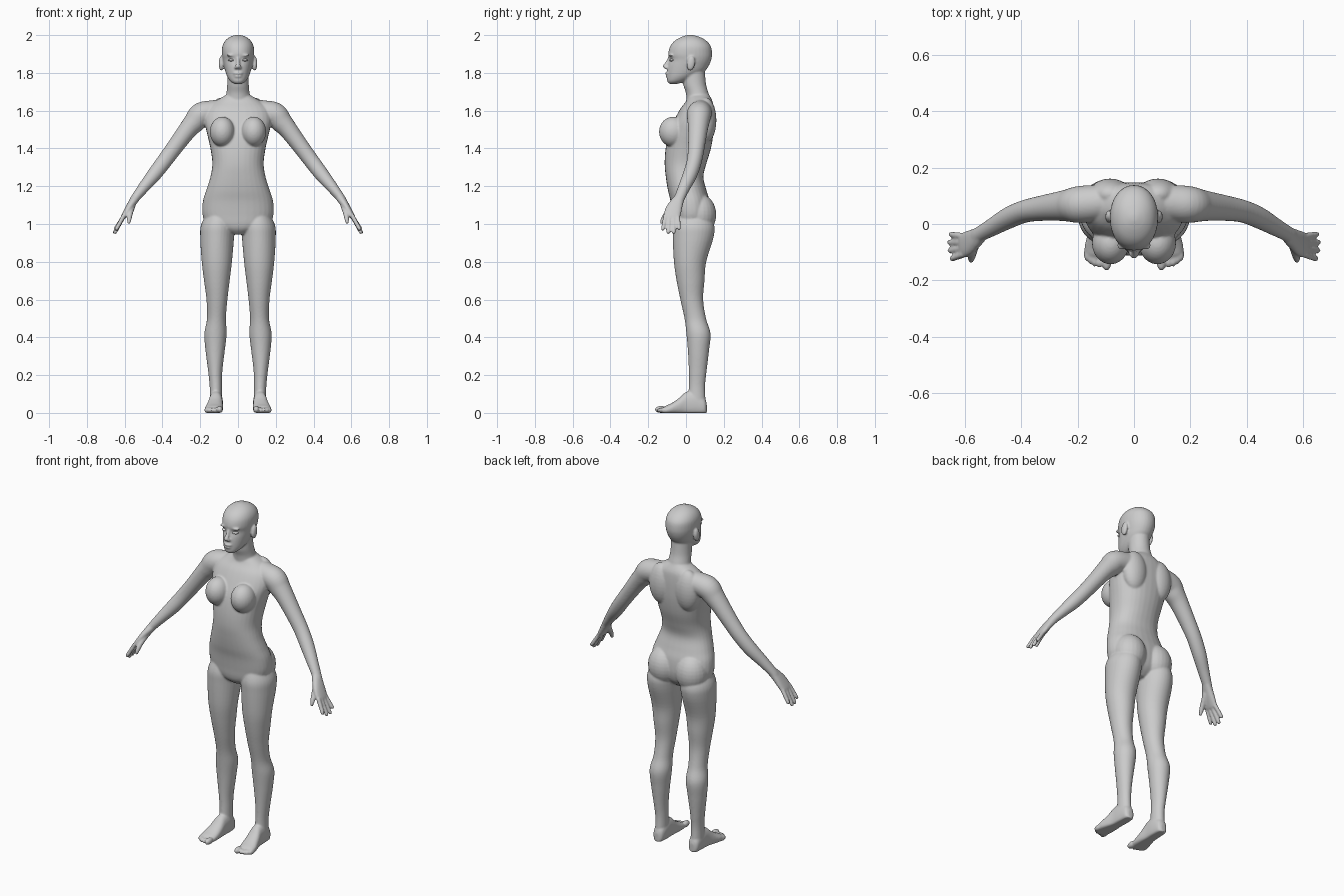
import bpy, bmesh, math
from mathutils import Vector, Matrix

X, Y, Z = Vector((1, 0, 0)), Vector((0, 1, 0)), Vector((0, 0, 1))
BOTH = (1, -1)


def material(name, value):
    m = bpy.data.materials.new(name)
    m.diffuse_color = (value, value, value, 1)
    return m


def smooth_rows(rows, steps=5):
    """Catmull-Rom interpolation between the given rows."""
    out = []
    for i in range(len(rows) - 1):
        a, b, c, d = rows[max(i - 1, 0)], rows[i], rows[i + 1], rows[min(i + 2, len(rows) - 1)]
        for k in range(steps):
            t = k / steps
            out.append([q + 0.5 * t * (r - p + t * (2 * p - 5 * q + 4 * r - s + t * (3 * (q - r) + s - p)))
                        for p, q, r, s in zip(a, b, c, d)])
    return out + [list(rows[-1])]


def loft(bm, rows, axes=None, power=2.0, sides=(1,), n=32):
    """Closed skin over rows (x, y, z, ra, rb); axes fixed or following the path."""
    rows = smooth_rows(rows)
    for s in sides:
        rings = []
        for i, (x, y, z, ra, rb) in enumerate(rows):
            if axes:
                u, v = axes
            else:
                t = (Vector(rows[min(i + 1, len(rows) - 1)][:3]) - Vector(rows[max(i - 1, 0)][:3])).normalized()
                u = (Y - t * t.dot(Y)).normalized()
                v = t.cross(u)
            ring = []
            for k in range(n):
                a = 2 * math.pi * k / n
                ca, sa = math.cos(a), math.sin(a)
                p = Vector((x, y, z))
                p += u * ra * math.copysign(abs(ca) ** (2 / power), ca)
                p += v * rb * math.copysign(abs(sa) ** (2 / power), sa)
                ring.append(bm.verts.new((p.x * s, p.y, p.z)))
            rings.append(ring)
        for r0, r1 in zip(rings, rings[1:]):
            for k in range(n):
                bm.faces.new((r0[k], r0[(k + 1) % n], r1[(k + 1) % n], r1[k]))
        bm.faces.new(rings[0])
        bm.faces.new(rings[-1])


def stack(bm, rows, power=2.0, sides=(1,)):
    """Horizontal sections given as (z, x_min, x_max, y_front, y_back)."""
    loft(bm, [((a + b) / 2, (f + k) / 2, z, (b - a) / 2, (k - f) / 2) for z, a, b, f, k in rows],
         (X, Y), power, sides)


def blob(bm, c, r, sides=BOTH, tilt=0.0):
    for s in sides:
        m = (Matrix.Translation((c[0] * s, c[1], c[2])) @ Matrix.Rotation(tilt, 4, 'X')
             @ Matrix.Diagonal((*r, 1)))
        bmesh.ops.create_uvsphere(bm, u_segments=24, v_segments=16, radius=1, matrix=m)


def finish(bm, name, mat):
    bmesh.ops.recalc_face_normals(bm, faces=bm.faces)
    for f in bm.faces:
        f.smooth = True
    me = bpy.data.meshes.new(name)
    bm.to_mesh(me)
    bm.free()
    me.materials.append(mat)
    ob = bpy.data.objects.new(name, me)
    bpy.context.collection.objects.link(ob)
    return ob


skin = material("grey skin", 0.6)
white = material("light eye grey", 0.85)
bm = bmesh.new()

# torso
torso = [(.945, .04, -.03, .07), (.97, .11, -.055, .10), (1.0, .165, -.066, .12), (1.05, .188, -.072, .13),
         (1.12, .186, -.082, .125), (1.18, .168, -.096, .108), (1.25, .146, -.107, .092),
         (1.32, .136, -.113, .108), (1.40, .146, -.108, .132), (1.48, .164, -.092, .145),
         (1.55, .178, -.062, .148), (1.61, .165, -.03, .146), (1.65, .12, 0, .14), (1.685, .06, .015, .122)]
stack(bm, [(z, -w, w, f, b) for z, w, f, b in torso], 2.25)
blob(bm, (.083, -.068, 1.488), (.066, .075, .08))           # breasts
blob(bm, (.085, .105, 1.55), (.075, .056, .12))             # shoulder blades
blob(bm, (.09, .07, 1.05), (.092, .09, .11))                # buttocks

# neck and head
neck = [(1.62, .075, .005, .14), (1.69, .062, 0, .12), (1.74, .057, -.015, .106), (1.81, .055, -.02, .10)]
stack(bm, [(z, -w, w, f, b) for z, w, f, b in neck])
head = [(1.742, .02, -.088, -.045), (1.755, .04, -.099, 0), (1.78, .057, -.1, .05), (1.81, .068, -.1, .1),
        (1.84, .075, -.096, .122), (1.87, .081, -.088, .134), (1.90, .085, -.094, .138), (1.94, .083, -.084, .132),
        (1.97, .068, -.06, .108), (1.99, .043, -.025, .073), (2.001, .012, .01, .035)]
stack(bm, [(z, -w, w, f, b) for z, w, f, b in head], 2.1)
loft(bm, [(0, -.086, 1.885, .008, .008), (0, -.097, 1.86, .009, .010), (0, -.11, 1.835, .014, .014),
          (0, -.1, 1.822, .014, .012)], (X, Y))             # nose
blob(bm, (.012, -.103, 1.828), (.009, .011, .008))          # nostrils
blob(bm, (0, -.097, 1.797), (.026, .014, .007), (1,))       # upper lip
blob(bm, (0, -.096, 1.782), (.022, .013, .007), (1,))       # lower lip
blob(bm, (.036, -.078, 1.893), (.026, .014, .007))          # brows
blob(bm, (.089, .026, 1.85), (.013, .022, .04), tilt=-.15)  # ears

# legs
stack(bm, [(1.08, .05, .15, -.04, .11), (1.0, .02, .194, -.068, .148), (.93, .021, .2, -.07, .146),
           (.8, .032, .192, -.064, .107), (.7, .044, .18, -.05, .098), (.6, .056, .167, -.03, .091),
           (.5, .064, .164, -.008, .106), (.42, .06, .178, .002, .13), (.33, .07, .172, .01, .122),
           (.22, .083, .158, .015, .109), (.14, .085, .15, .015, .101), (.06, .084, .15, .01, .104)],
      2.0, BOTH)

# feet with flat soles
foot = [(.11, .116, .012, .05), (.097, .116, .03, .08), (.05, .116, .036, .115), (0, .118, .037, .11),
        (-.04, .122, .043, .076), (-.08, .127, .048, .05), (-.11, .128, .045, .036), (-.125, .128, .036, .022)]
loft(bm, [(x, y, h * .43, w, h * .57) for y, x, w, h in foot], (X, Z), 2.3, BOTH)
blob(bm, (.097, -.134, .018), (.017, .032, .019))
for x, y in ((.122, -.131), (.14, -.126), (.155, -.118), (.168, -.106)):
    blob(bm, (x, y, .014), (.0095, .026, .015))

# arms
loft(bm, [(.07, .082, 1.6, .058, .06), (.14, .074, 1.592, .064, .062), (.195, .069, 1.578, .065, .065),
          (.23, .066, 1.54, .058, .058), (.265, .063, 1.5, .052, .05), (.325, .056, 1.42, .045, .044),
          (.386, .045, 1.338, .04, .041), (.443, .022, 1.263, .038, .038), (.5, -.01, 1.193, .032, .03),
          (.545, -.035, 1.136, .028, .023), (.56, -.045, 1.115, .03, .02)], None, 2.0, BOTH)

# hands
loft(bm, [(.54, -.033, 1.14, .027, .022), (.562, -.051, 1.108, .036, .021), (.585, -.067, 1.072, .044, .018),
          (.606, -.076, 1.038, .044, .014), (.61, -.077, 1.03, .038, .01)], None, 2.3, BOTH)
fingers = [((.604, -.108, 1.045), (.648, -.124, .966)), ((.606, -.087, 1.04), (.655, -.095, .948)),
           ((.606, -.066, 1.04), (.657, -.065, .948)), ((.602, -.044, 1.045), (.652, -.036, .97))]
for a, b in fingers:
    a, b = Vector(a), Vector(b)
    loft(bm, [(*a.lerp(b, t), r, r) for t, r in ((0, .012), (.5, .0115), (.9, .0105), (1, .006))],
         None, 2.0, BOTH, 12)
loft(bm, [(.558, -.06, 1.1, .017, .017), (.57, -.098, 1.06, .015, .015), (.576, -.122, 1.025, .0125, .0125),
          (.578, -.132, 1.0, .007, .007)], None, 2.0, BOTH, 12)  # thumbs

for v in bm.verts:
    v.co.z = max(v.co.z, 0)
body = finish(bm, "body", skin)

# fuse the parts into one soft skin
fuse = body.modifiers.new("fuse", 'REMESH')
fuse.mode = 'VOXEL'
fuse.voxel_size = 0.0052
fuse.use_smooth_shade = True
soft = body.modifiers.new("soften", 'SMOOTH')
soft.factor = 0.5
soft.iterations = 6

# eyes
bm = bmesh.new()
blob(bm, (.034, -.074, 1.868), (.018, .014, .0075))
finish(bm, "eyes", white)
